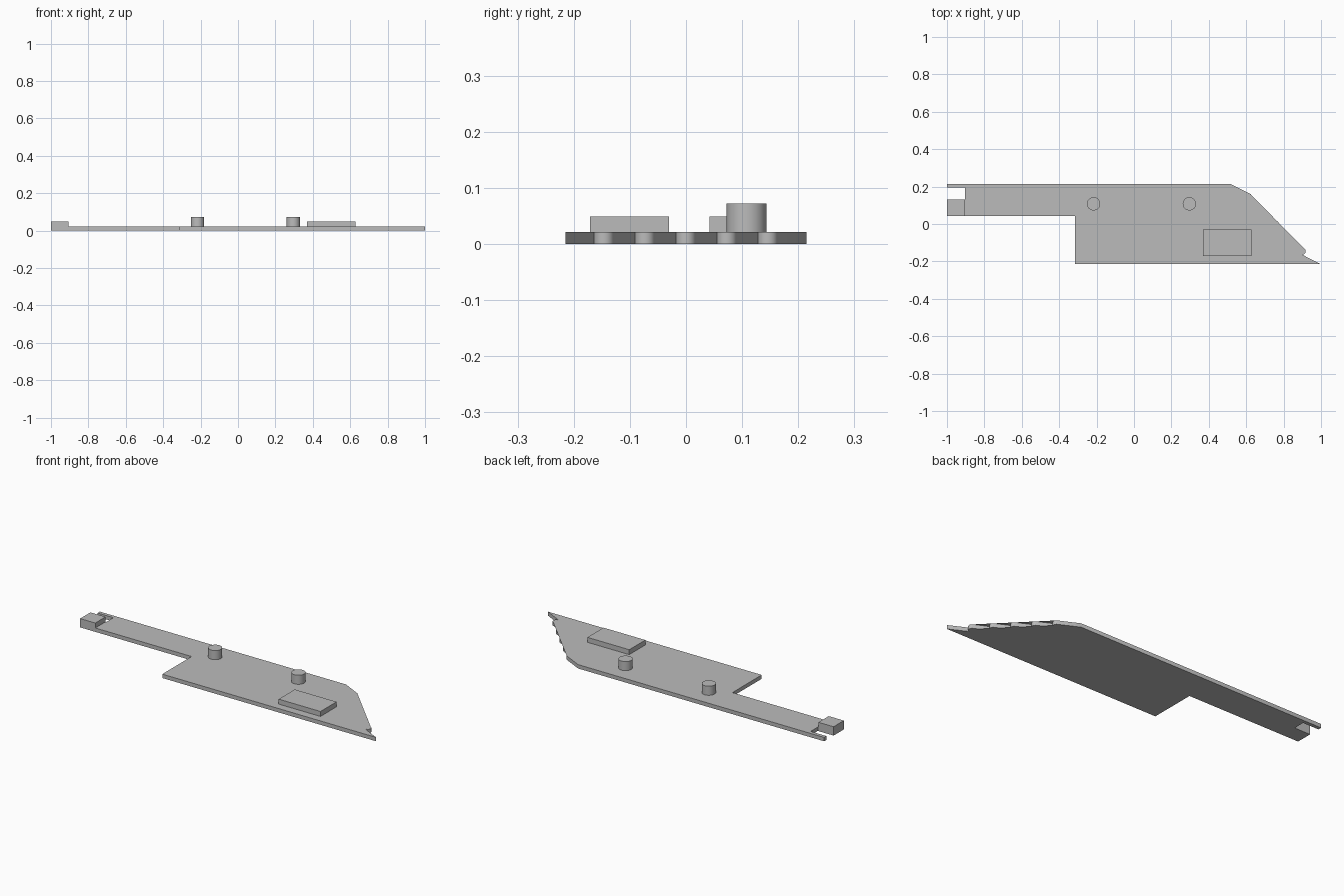
import bpy
import bmesh
from math import radians, cos, sin

cube = bpy.data.objects.get("Cube")
if cube:
    bpy.data.objects.remove(cube, do_unlink=True)

grey = bpy.data.materials.new("plain_grey")
grey.use_nodes = True
grey.diffuse_color = (0.5, 0.5, 0.5, 1)
grey.node_tree.nodes["Principled BSDF"].inputs["Base Color"].default_value = grey.diffuse_color

PLATE_TOP = 0.0215
BLOCK_TOP = 0.049
PEG_TOP = 0.072


def prism(name, outline, bottom, top):
    """Extrude a flat outline between two heights."""
    bm = bmesh.new()
    face = bm.faces.new([bm.verts.new((x, y, bottom)) for x, y in outline])
    result = bmesh.ops.extrude_face_region(bm, geom=[face])
    for v in result["geom"]:
        if isinstance(v, bmesh.types.BMVert):
            v.co.z = top
    bmesh.ops.recalc_face_normals(bm, faces=bm.faces)
    mesh = bpy.data.meshes.new(name)
    bm.to_mesh(mesh)
    bm.free()
    mesh.materials.append(grey)
    obj = bpy.data.objects.new(name, mesh)
    bpy.context.collection.objects.link(obj)
    bpy.ops.object.select_all(action="DESELECT")
    obj.select_set(True)
    bpy.context.view_layer.objects.active = obj
    bpy.ops.object.shade_smooth_by_angle(angle=radians(30))
    return obj


def rectangle(x0, x1, y0, y1):
    return [(x0, y0), (x1, y0), (x1, y1), (x0, y1)]


def arc(cx, cy, radius, start, end, steps):
    angles = [radians(start + (end - start) * i / steps) for i in range(steps + 1)]
    return [(cx + radius * cos(a), cy + radius * sin(a)) for a in angles]


# Base plate: slotted arm on one end, slanted edge with rounded teeth on the other
outline = [(-1, 0.215), (0.513, 0.215)]
for i in range(5):
    dx, dy = 0.072 * i, -0.073 * i
    outline += arc(0.612 + dx, 0.146 + dy, 0.018, 63, -105, 14)
    outline.append((0.599 + dx, 0.134 + dy))
outline += [(1, -0.215), (-0.315, -0.215), (-0.315, 0.042), (-1, 0.042),
            (-1, 0.132), (-0.903, 0.132), (-0.903, 0.195), (-1, 0.195)]
prism("base_plate", outline, 0, PLATE_TOP)

# Raised blocks
prism("raised_pad", rectangle(0.37, 0.627, -0.171, -0.03), PLATE_TOP, BLOCK_TOP)
prism("arm_end_block", rectangle(-1, -0.907, 0.042, 0.132), PLATE_TOP, BLOCK_TOP)

# Two round pegs
for name, x in (("right_peg", -0.216), ("left_peg", 0.296)):
    prism(name, arc(x, 0.108, 0.0355, 0, 352.5, 47), PLATE_TOP, PEG_TOP)
